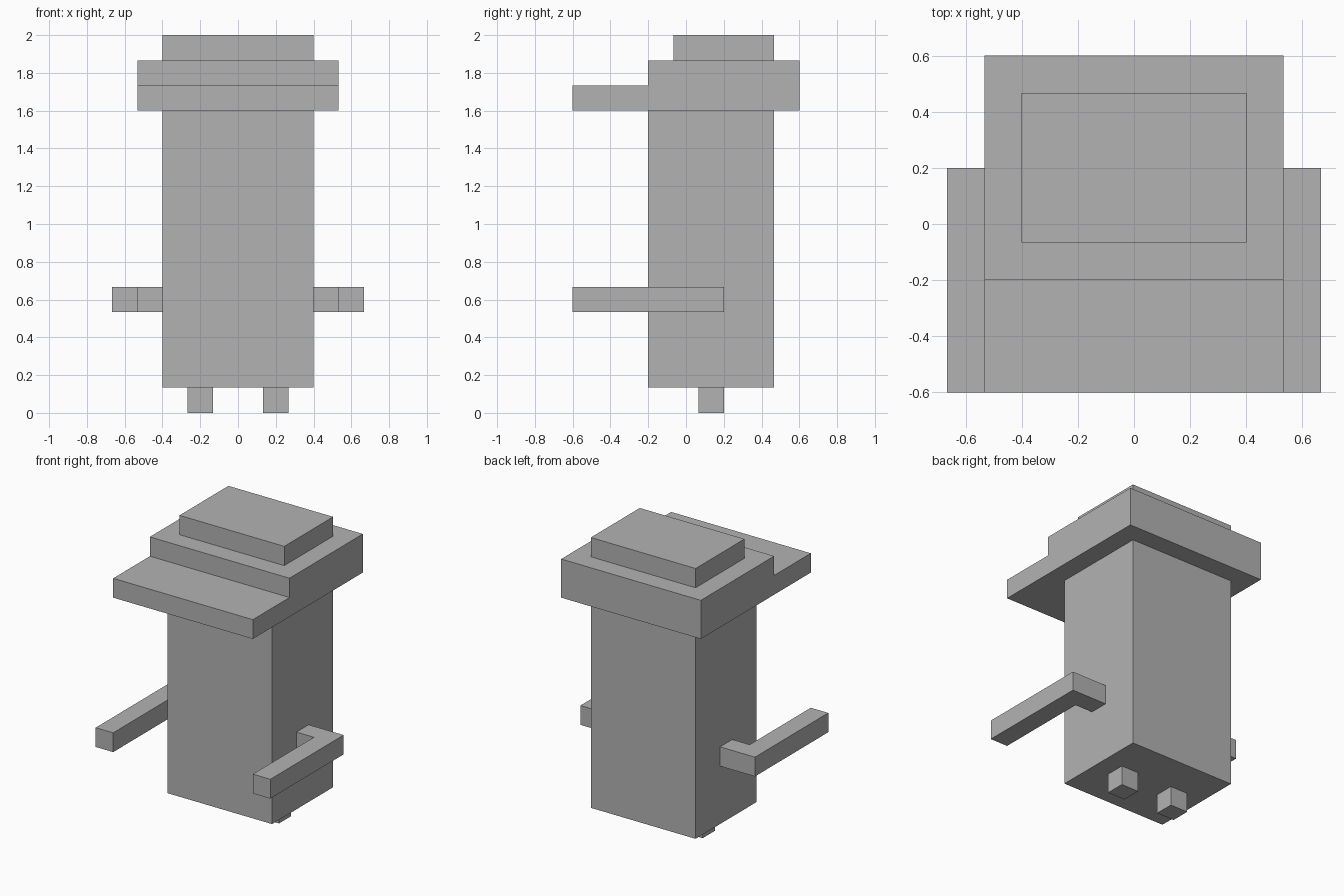
import bpy
import bmesh
from mathutils import Vector

U = 2 / 15  # one block of the model's grid

cube = bpy.data.objects.get("Cube")
if cube:
    bpy.data.objects.remove(cube, do_unlink=True)

grey = bpy.data.materials.new("plain grey")
grey.use_nodes = True
colour = (0.45, 0.45, 0.45, 1)
grey.diffuse_color = colour
grey.node_tree.nodes["Principled BSDF"].inputs["Base Color"].default_value = colour


def prism(name, outline, depth):
    """Sweep a closed outline, given in blocks, along a depth vector."""
    bm = bmesh.new()
    face = bm.faces.new([bm.verts.new(Vector(p) * U) for p in outline])
    swept = bmesh.ops.extrude_face_region(bm, geom=[face], use_keep_orig=True)
    moved = [g for g in swept["geom"] if isinstance(g, bmesh.types.BMVert)]
    bmesh.ops.translate(bm, verts=moved, vec=Vector(depth) * U)
    bmesh.ops.recalc_face_normals(bm, faces=bm.faces[:])
    mesh = bpy.data.meshes.new(name)
    bm.to_mesh(mesh)
    bm.free()
    mesh.materials.append(grey)
    obj = bpy.data.objects.new(name, mesh)
    bpy.context.collection.objects.link(obj)
    return obj


def box(name, x, y, z):
    corners = [(x[0], y[0], z[0]), (x[1], y[0], z[0]),
               (x[1], y[1], z[0]), (x[0], y[1], z[0])]
    return prism(name, corners, (0, 0, z[1] - z[0]))


# Tall body
box("body", (-3, 3), (-1.5, 3.5), (1, 12))

# Cap with a thinner brim stepping out at the front, and a raised crown
cap_side = [(-4.5, 12), (4.5, 12), (4.5, 14), (-1.5, 14), (-1.5, 13), (-4.5, 13)]
prism("cap_and_brim", [(-4, y, z) for y, z in cap_side], (8, 0, 0))
box("cap_crown", (-3, 3), (-0.5, 3.5), (14, 15))

# Bent arms reaching forward, and small feet
arm_plan = [(3, 1.5), (5, 1.5), (5, -4.5), (4, -4.5), (4, 0.5), (3, 0.5)]
for side, s in (("left", 1), ("right", -1)):
    prism(side + "_arm", [(s * x, y, 4) for x, y in arm_plan], (0, 0, 1))
    box(side + "_foot", sorted((s, 2 * s)), (0.5, 1.5), (0, 1))
